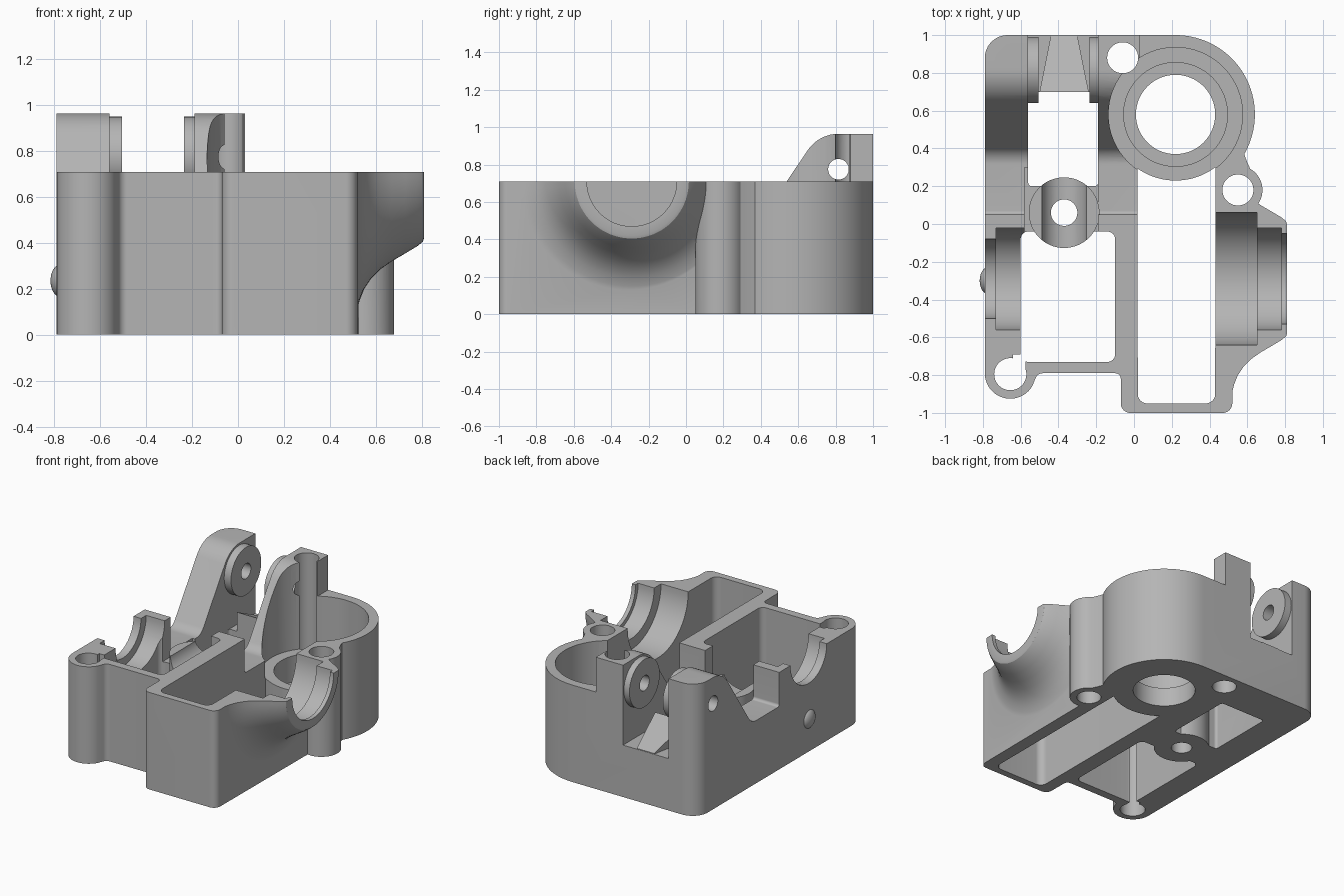
import bpy, bmesh
from math import cos, sin, pi, radians
from mathutils import Vector

cube = bpy.data.objects.get("Cube")
if cube:
    bpy.data.objects.remove(cube)

grey = bpy.data.materials.new("cast_grey")
grey.use_nodes = True
grey.diffuse_color = (0.46, 0.46, 0.46, 1)
grey.node_tree.nodes["Principled BSDF"].inputs["Base Color"].default_value = (0.46, 0.46, 0.46, 1)


def finish(bm, name):
    bmesh.ops.recalc_face_normals(bm, faces=bm.faces)
    mesh = bpy.data.meshes.new(name)
    bm.to_mesh(mesh)
    bm.free()
    mesh.materials.append(grey)
    ob = bpy.data.objects.new(name, mesh)
    bpy.context.collection.objects.link(ob)
    return ob


def arc(cx, cy, r, a0, a1, n=24):
    angles = [radians(a0 + (a1 - a0) * i / n) for i in range(n + 1)]
    return [(cx + r * cos(a), cy + r * sin(a)) for a in angles]


def rounded(points, n=8):
    """Fillet every corner given as (x, y, radius)."""
    out = []
    for i, p in enumerate(points):
        c = Vector(p[:2])
        if len(p) < 3:
            out.append(c)
            continue
        u = (Vector(points[i - 1][:2]) - c).normalized()
        v = (Vector(points[(i + 1) % len(points)][:2]) - c).normalized()
        half = u.angle(v) / 2
        a, b = [c + d * p[2] / abs(sin(half) / cos(half)) for d in (u, v)]
        centre = c + (u + v).normalized() * p[2] / sin(half)
        for k in range(n + 1):
            d = (a - centre).lerp(b - centre, k / n).normalized()
            out.append(centre + d * p[2])
    return out


def prism(name, points, lo, hi, axis="z"):
    """Extrude a profile: (x, y) along z, (y, z) along x, or (x, z) along y."""
    place = {"z": lambda a, b, t: (a, b, t),
             "x": lambda a, b, t: (t, a, b),
             "y": lambda a, b, t: (a, t, b)}[axis]
    bm = bmesh.new()
    low, high = [[bm.verts.new(place(p[0], p[1], t)) for p in points] for t in (lo, hi)]
    bm.faces.new(low)
    bm.faces.new(high)
    for i in range(len(points)):
        bm.faces.new((low[i - 1], low[i], high[i], high[i - 1]))
    return finish(bm, name)


def disc(name, a, b, r, lo, hi, axis="z"):
    return prism(name, arc(a, b, r, 0, 360, 64)[:-1], lo, hi, axis)


def box(name, x0, x1, y0, y1, lo, hi, r=0.0):
    pts = [(x0, y0, r), (x1, y0, r), (x1, y1, r), (x0, y1, r)]
    return prism(name, rounded(pts) if r else [p[:2] for p in pts], lo, hi)


def combine(tool, operation):
    mod = housing.modifiers.new("shape", "BOOLEAN")
    mod.operation, mod.solver, mod.object = operation, "EXACT", tool
    bpy.context.view_layer.objects.active = housing
    bpy.ops.object.modifier_apply(modifier=mod.name)
    bpy.data.objects.remove(tool)


def cut(tool):
    combine(tool, "DIFFERENCE")


def join(tool):
    combine(tool, "UNION")


TOP = 0.71
GEAR = (0.22, 0.58)      # upright gear well
SHAFT = (-0.29, TOP)     # cross shaft, in y and z
PIVOT = (0.815, 0.775)   # hinge pin, in y and z

# Outer wall
outline = [(-0.07, -1, 0.05), (0.52, -1, 0.05)]
outline += arc(0.55, 0.18, 0.13, -100, 60)
outline += [(0.598, 0.33)] + arc(*GEAR, 0.42, -30, 90, 40)
outline += [(-0.79, 1, 0.12)] + arc(-0.655, -0.79, 0.135, 180, 330)
outline += [(-0.51, -0.79, 0.04), (-0.07, -0.79, 0.03)]
housing = prism("housing", rounded(outline), 0, 1)

# Rim height, and the raised arms with their sloping fronts
cut(box("rim_cutter", 0.03, 1, -1.2, 1.2, TOP, 1.2))
skyline = [(-1.2, TOP), (0.05, TOP), (0.05, 0.46, 0.02), (0.37, 0.46, 0.1),
           (0.71, 0.965, 0.2), (1.2, 0.965), (1.2, 1.2), (-1.2, 1.2)]
cut(prism("skyline_cutter", rounded(skyline), -1, 0.03, "x"))

# Flared collar around the right shaft bearing
bm = bmesh.new()
flare = [(0.47, 0), (0.47, 0.62), (0.52, 0.6), (0.53, 0.56), (0.55, 0.51), (0.58, 0.465),
         (0.62, 0.425), (0.67, 0.39), (0.73, 0.355), (0.78, 0.325), (0.805, 0.305),
         (0.81, 0.29), (0.81, 0)]
steps = 40
rings = []
for x, r in flare:
    if r == 0:
        rings.append([bm.verts.new((x, *SHAFT))] * (steps + 1))
    else:
        rings.append([bm.verts.new((x, SHAFT[0] - r * cos(pi * k / steps),
                                    SHAFT[1] - r * sin(pi * k / steps)))
                      for k in range(steps + 1)])
for a, b in zip(rings, rings[1:]):
    for k in range(steps):
        quad = list(dict.fromkeys((a[k], a[k + 1], b[k + 1], b[k])))
        bm.faces.new(quad)
bm.faces.new([r[0] for r in rings] + [r[-1] for r in rings[-2:0:-1]])
join(finish(bm, "collar"))

# Through compartments
cut(box("left_bay", -0.6, -0.1, -0.73, -0.04, -0.1, 1.2, 0.04))
cut(box("rear_bay", -0.56, -0.19, 0.2, 0.7, -0.1, 1.2, 0.02))
bay = [(0.02, -0.95, 0.05), (0.43, -0.95, 0.05)] + arc(*GEAR, 0.35, -53, -125)
cut(prism("gear_bay", rounded(bay), -0.1, 1.2))

# Gear well with stepped floor
for r, z in ((0.355, 0.33), (0.275, 0.14), (0.21, -0.1)):
    cut(disc("well", *GEAR, r, z, 1.2))

# Rear notch and lowered cross bar
cut(box("rear_notch", -0.56, -0.19, 0.65, 1.2, 0.38, 1.2))
cut(box("bar_notch", -0.58, -0.19, -0.1, 0.3, 0.42, 1.2))

# Tapered ramp in the rear notch
bm = bmesh.new()
for y, half, top in ((0.7, 0.13, 0.52), (0.998, 0.07, 0.385)):
    for side in (-1, 1):
        for z in (0.25, top):
            bm.verts.new((-0.37 + side * half, y, z))
bmesh.ops.convex_hull(bm, input=bm.verts)
join(finish(bm, "ramp"))

# Guide post with saddle
join(disc("guide_post", -0.37, 0.06, 0.187, 0, 0.5))
cut(disc("saddle", -0.37, 0.52, 0.12, -0.3, 0.4, "y"))

# Hinge rings and pin hole
for x0, x1 in ((-0.6, -0.505), (-0.235, -0.17)):
    join(disc("hinge_ring", *PIVOT, 0.175, x0, x1, "x"))
cut(disc("pin_hole", *PIVOT, 0.055, -1, 0.02, "x"))

# Shaft bearing seats
for x0, x1, r in ((0.4, 0.65, 0.35), (0.6, 0.78, 0.27), (0.7, 1, 0.24),
                  (-1, -0.7, 0.21), (-0.73, -0.55, 0.27)):
    cut(disc("seat", *SHAFT, r, x0, x1, "x"))

# Vertical screw holes
for x, y, r in ((-0.06, 0.88, 0.082), (0.55, 0.18, 0.082),
                (-0.655, -0.795, 0.085), (-0.37, 0.06, 0.07)):
    cut(disc("hole", x, y, r, -0.1, 1.2))
cut(box("hole_slot", -0.64, -0.575, -0.79, -0.69, -0.1, 1.2))

# Round pip on the left wall
bm = bmesh.new()
bmesh.ops.create_uvsphere(bm, u_segments=32, v_segments=16, radius=0.07)
pip = finish(bm, "side_pip")
pip.location = (-0.775, -0.3, 0.235)
pip.scale.x = 0.6

# Smooth curved walls, crisp edges
for ob in (housing, pip):
    bpy.ops.object.select_all(action="DESELECT")
    ob.select_set(True)
    bpy.context.view_layer.objects.active = ob
    bpy.ops.object.shade_smooth_by_angle(angle=radians(30))
